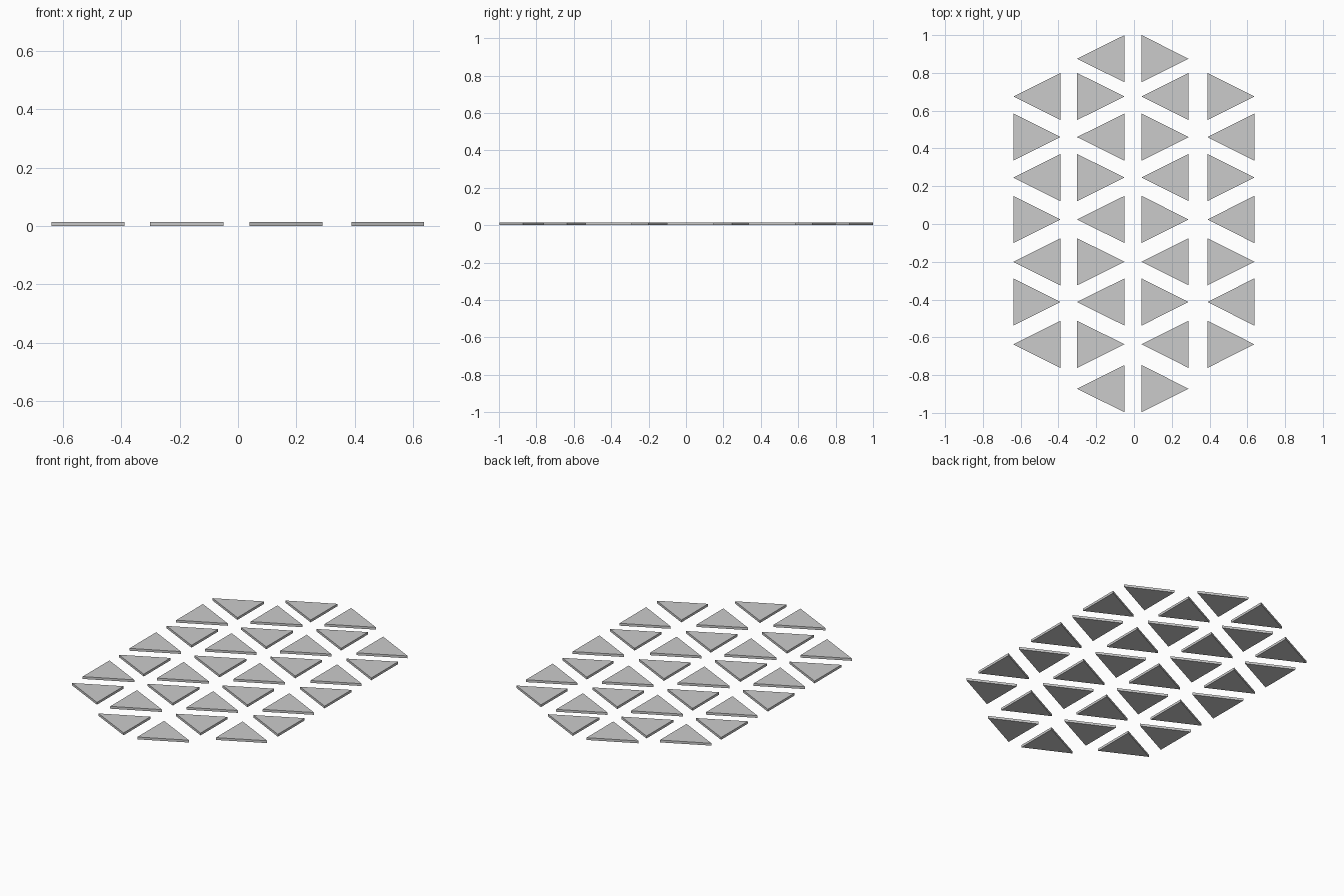
import bpy

if "Cube" in bpy.data.objects:
    bpy.data.objects.remove(bpy.data.objects["Cube"])

THICK = 0.014     # tile thickness
HALF = 0.125      # half of the tile's base edge

# Row centres from back to front
ROWS = [0.875, 0.675, 0.46, 0.246, 0.024, -0.20, -0.413, -0.637, -0.872]

# Columns: left x, right x, rows used, direction of the point in row 0
COLUMNS = [
    (-0.639, -0.389, range(1, 8), 1),
    (-0.302, -0.050, range(0, 9), -1),
    (0.040, 0.289, range(0, 9), 1),
    (0.389, 0.637, range(1, 8), -1),
]


def triangle_tile(name, x0, x1, y, direction):
    """Flat triangular prism pointing to +x (1) or -x (-1)."""
    base, tip = (x0, x1) if direction > 0 else (x1, x0)
    outline = [(base, y - HALF), (tip, y), (base, y + HALF)]
    if direction < 0:
        outline.reverse()
    verts = [(px, py, z) for z in (0, THICK) for px, py in outline]
    faces = [(2, 1, 0), (3, 4, 5)]
    faces += [(i, (i + 1) % 3, (i + 1) % 3 + 3, i + 3) for i in range(3)]
    mesh = bpy.data.meshes.new(name)
    mesh.from_pydata(verts, [], faces)
    bpy.context.collection.objects.link(bpy.data.objects.new(name, mesh))


# Tiles alternate direction down each column
for c, (x0, x1, rows, first) in enumerate(COLUMNS):
    for r in rows:
        direction = first if r % 2 == 0 else -first
        triangle_tile(f"triangle_tile_{c + 1}_{r + 1}", x0, x1, ROWS[r], direction)
